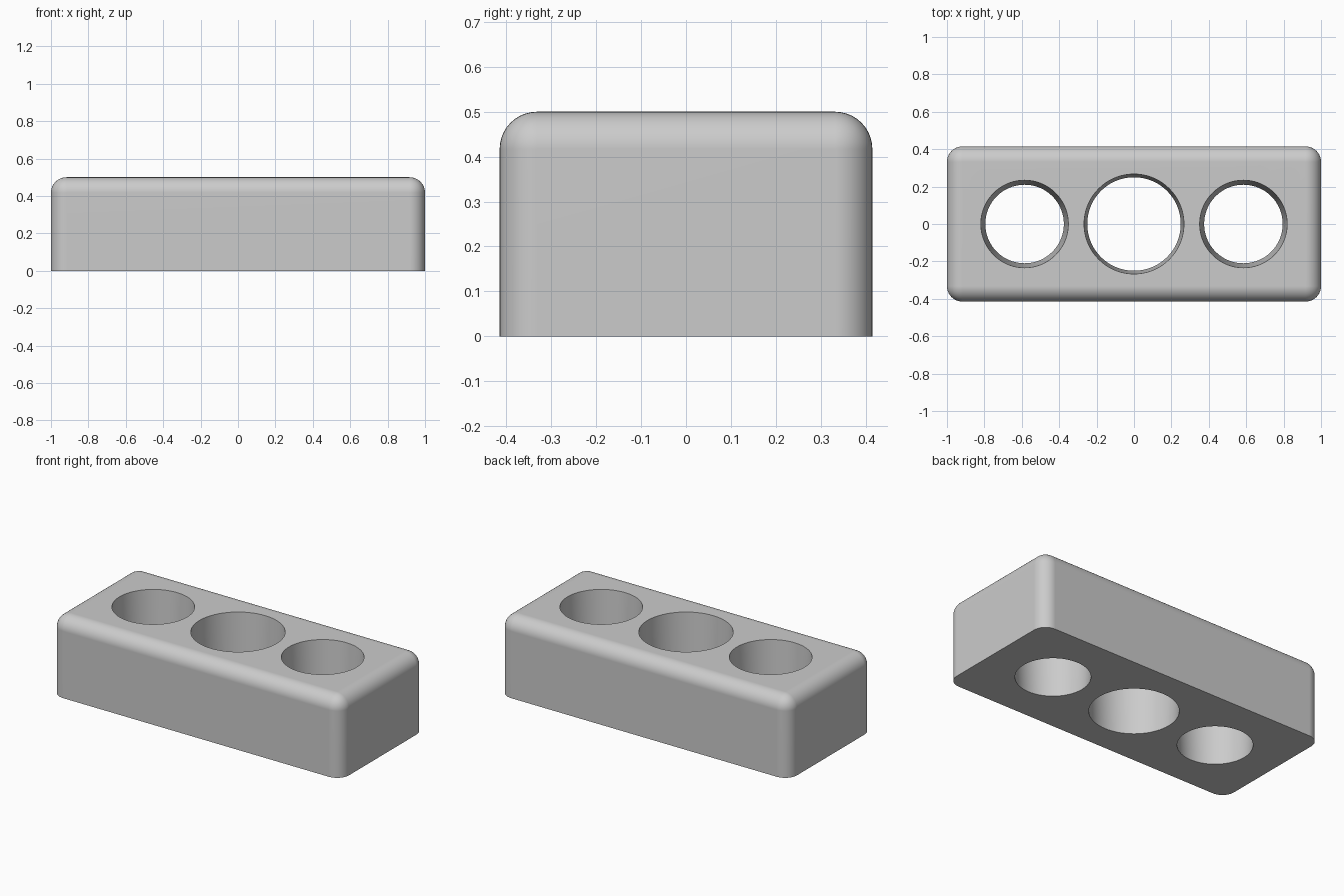
import bpy, bmesh
from mathutils import Matrix

if "Cube" in bpy.data.objects:
    bpy.data.objects.remove(bpy.data.objects["Cube"], do_unlink=True)

LENGTH, DEPTH, HEIGHT = 2.0, 0.83, 0.5
ROUNDING = 0.083

# Single grey material
grey = bpy.data.materials.new("grey")
grey.use_nodes = True
colour = (0.6, 0.6, 0.6, 1)
grey.diffuse_color = colour
grey.node_tree.nodes["Principled BSDF"].inputs["Base Color"].default_value = colour


def add_object(name, bm):
    mesh = bpy.data.meshes.new(name)
    bm.to_mesh(mesh)
    bm.free()
    mesh.materials.append(grey)
    obj = bpy.data.objects.new(name, mesh)
    bpy.context.scene.collection.objects.link(obj)
    return obj


# Block, rounded on every edge except around the flat base
bm = bmesh.new()
bmesh.ops.create_cube(bm, size=1)
bmesh.ops.scale(bm, vec=(LENGTH, DEPTH, HEIGHT), verts=bm.verts)
bmesh.ops.translate(bm, vec=(0, 0, HEIGHT / 2), verts=bm.verts)
rounded = [e for e in bm.edges if max(v.co.z for v in e.verts) > HEIGHT / 2]
bmesh.ops.bevel(bm, geom=rounded, offset=ROUNDING, segments=10,
                profile=0.5, affect='EDGES', clamp_overlap=True)
block = add_object("holder_block", bm)

bpy.ops.object.select_all(action='DESELECT')
bpy.context.view_layer.objects.active = block
block.select_set(True)

# Tapered through holes: x position, base radius, top radius
for x, low, high in ((-0.585, 0.21, 0.234), (0, 0.25, 0.267), (0.585, 0.21, 0.234)):
    margin = 0.1
    flare = (high - low) * margin / HEIGHT
    bm = bmesh.new()
    bmesh.ops.create_cone(bm, cap_ends=True, segments=72, radius1=low - flare,
                          radius2=high + flare, depth=HEIGHT + 2 * margin,
                          matrix=Matrix.Translation((x, 0, HEIGHT / 2)))
    cutter = add_object("hole_cutter", bm)
    cutter.hide_render = True
    cut = block.modifiers.new("hole", 'BOOLEAN')
    cut.operation = 'DIFFERENCE'
    cut.solver = 'EXACT'
    cut.object = cutter
    bpy.ops.object.modifier_apply(modifier=cut.name)
    bpy.data.objects.remove(cutter, do_unlink=True)

# Smooth rounding with crisp hole rims and base, flat faces kept even
bpy.ops.object.shade_smooth_by_angle(angle=0.6)
weighted = block.modifiers.new("even_shading", 'WEIGHTED_NORMAL')
weighted.keep_sharp = True
